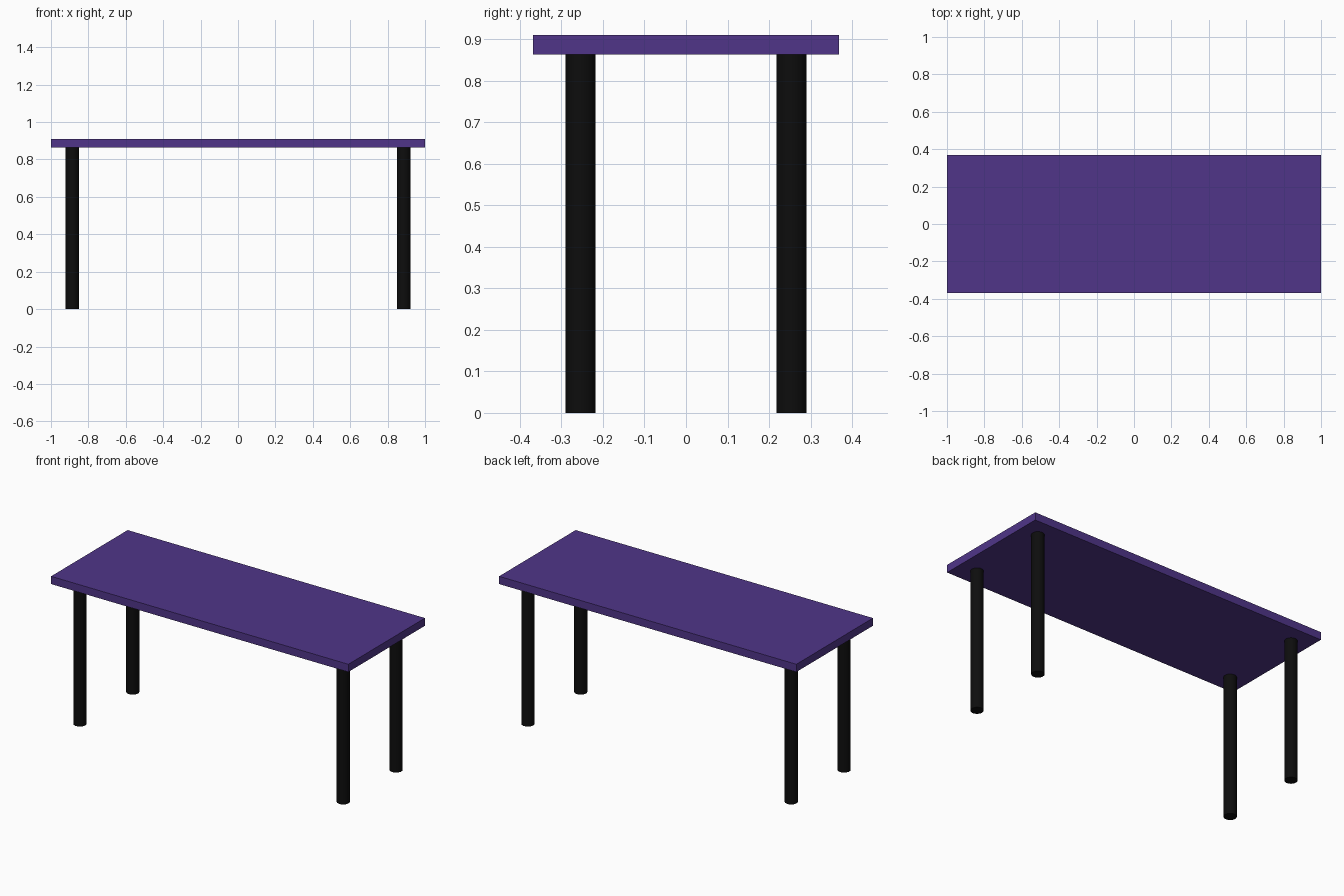
import bpy

if "Cube" in bpy.data.objects:
    bpy.data.objects.remove(bpy.data.objects["Cube"])

def material(name, color):
    m = bpy.data.materials.new(name)
    m.diffuse_color = (*color, 1)
    m.use_nodes = True
    m.node_tree.nodes["Principled BSDF"].inputs["Base Color"].default_value = m.diffuse_color
    return m

purple = material("purple_top", (0.08, 0.036, 0.25))
black = material("black_legs", (0.004, 0.004, 0.004))

HEIGHT, UNDERSIDE = 0.91, 0.863
LEG_X, LEG_Y, LEG_R = 0.886, 0.254, 0.036

# Tabletop slab
bpy.ops.mesh.primitive_cube_add(size=1, location=(0, 0, (HEIGHT + UNDERSIDE) / 2))
top = bpy.context.object
top.name = "tabletop"
top.scale = (2, 0.736, HEIGHT - UNDERSIDE)
bpy.ops.object.transform_apply(location=False, rotation=False, scale=True)
top.data.materials.append(purple)

# Four round legs
for side, sx in (("left", -1), ("right", 1)):
    for end, sy in (("front", -1), ("back", 1)):
        bpy.ops.mesh.primitive_cylinder_add(
            vertices=32, radius=LEG_R, depth=UNDERSIDE,
            location=(sx * LEG_X, sy * LEG_Y, UNDERSIDE / 2))
        leg = bpy.context.object
        leg.name = f"{end}_{side}_leg"
        leg.data.materials.append(black)
        bpy.ops.object.shade_smooth_by_angle()
